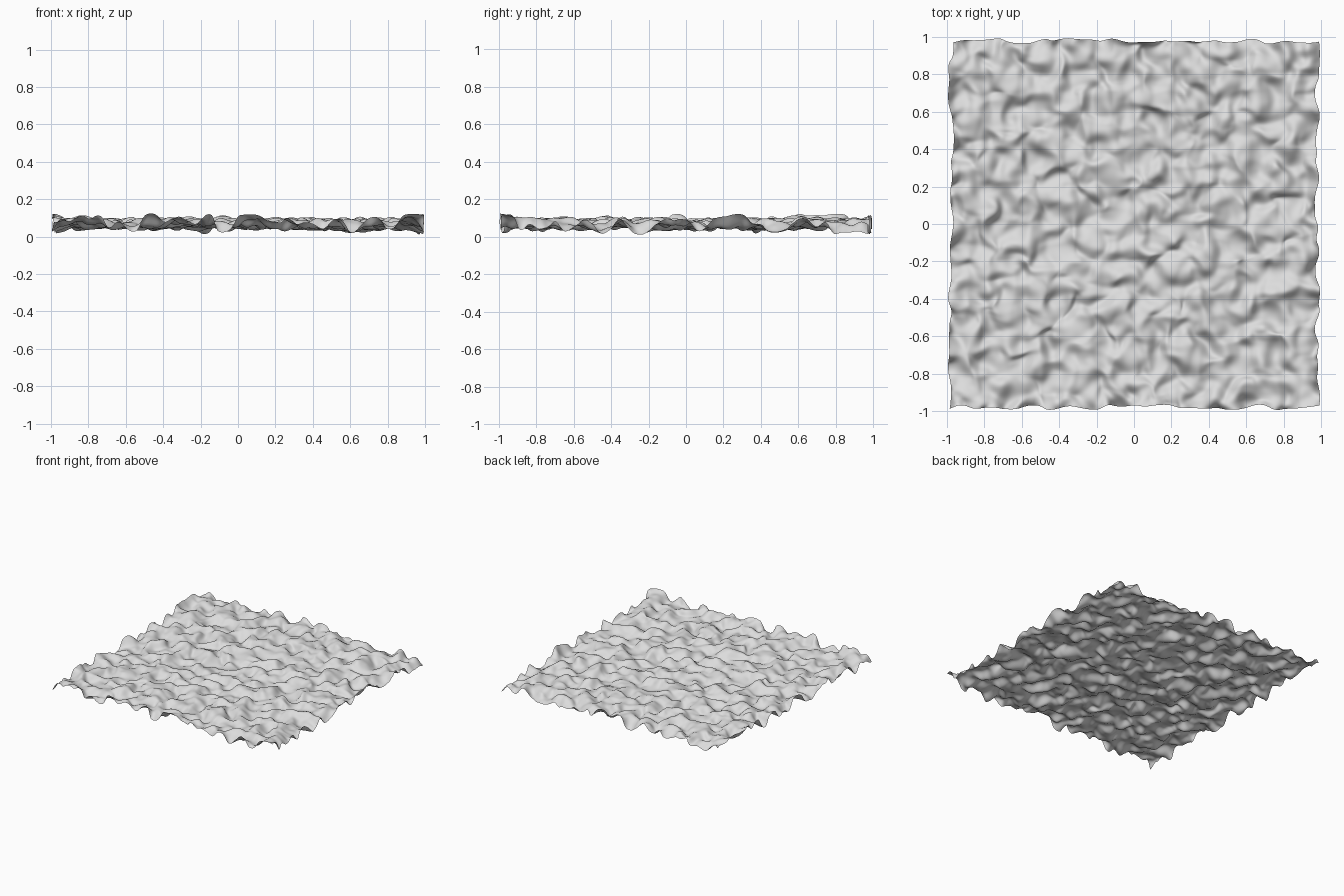
import bpy, bmesh
from math import tanh
from mathutils import Vector, noise

cube = bpy.data.objects.get("Cube")
if cube:
    bpy.data.objects.remove(cube)

CELLS = 200          # grid cells per side
HALF = 0.98          # half width before rippling
MIDDLE = 0.068       # mean height of the sheet
REACH = 0.062        # furthest rise or fall from the mean
DRIFT = 0.02         # furthest sideways drift


def ripple(p):
    """Rise or fall at a flat point, livelier along the rim."""
    broad = noise.noise(Vector((p.x * 10, p.y * 10, 3.3)))
    fine = noise.noise(Vector((p.x * 17, p.y * 17, 8.1)))
    rim = max(abs(p.x), abs(p.y)) / HALF
    return REACH * tanh((0.95 + 1.1 * rim ** 40) * (broad + 0.25 * fine))


def sway(p, layer):
    """Sideways drift that gives the sheet its wavy outline."""
    return DRIFT * tanh(1.6 * noise.noise(Vector((p.x * 9, p.y * 9, layer))))


# Sheet of evenly spaced quads
mesh = bpy.data.meshes.new("rippled_sheet")
bm = bmesh.new()
bmesh.ops.create_grid(bm, x_segments=CELLS, y_segments=CELLS, size=HALF)

# Ripples, with a little sideways drift
for v in bm.verts:
    p = v.co.copy()
    v.co = Vector((p.x + sway(p, 20.5), p.y + sway(p, 40.5), MIDDLE + ripple(p)))
for f in bm.faces:
    f.smooth = True
bm.to_mesh(mesh)
bm.free()

sheet = bpy.data.objects.new("rippled_sheet", mesh)
bpy.context.collection.objects.link(sheet)

# Plain light grey
grey = bpy.data.materials.new("light_grey")
grey.use_nodes = True
colour = (0.72, 0.72, 0.72, 1)
grey.diffuse_color = colour
grey.node_tree.nodes["Principled BSDF"].inputs["Base Color"].default_value = colour
mesh.materials.append(grey)
